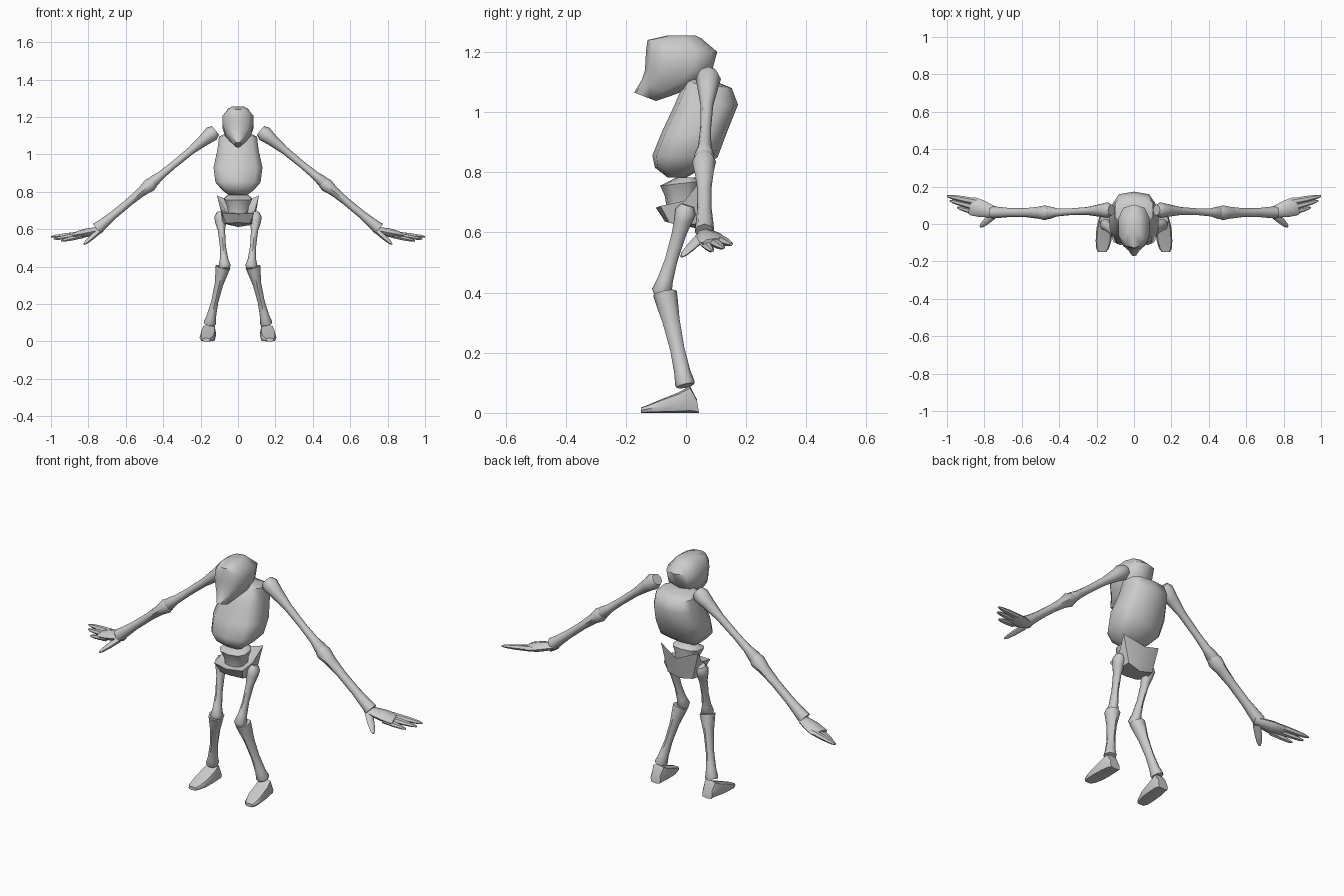
import bpy, bmesh, math
from mathutils import Vector

bone = bpy.data.materials.new("bone_grey")
bone.diffuse_color = (0.6, 0.6, 0.6, 1)


def finish(name, bm, mirror=False):
    bmesh.ops.recalc_face_normals(bm, faces=bm.faces)
    me = bpy.data.meshes.new(name)
    bm.to_mesh(me)
    bm.free()
    me.materials.append(bone)
    ob = bpy.data.objects.new(name, me)
    bpy.context.collection.objects.link(ob)
    if mirror:
        mod = ob.modifiers.new("other_side", 'MIRROR')
        mod.use_mirror_merge = False
    return ob


def loft(name, rings, mirror=False):
    """Skin a list of point rings and cap both ends."""
    bm = bmesh.new()
    loops = [[bm.verts.new(p) for p in ring] for ring in rings]
    n = len(loops[0])
    for a, b in zip(loops, loops[1:]):
        for i in range(n):
            j = (i + 1) % n
            bm.faces.new((a[i], a[j], b[j], b[i]))
    bm.faces.new(loops[0])
    bm.faces.new(loops[-1])
    return finish(name, bm, mirror)


def ring(c, u, v, n, power=1.0):
    """Superellipse ring around c, spanned by half axes u and v."""
    pts = []
    for i in range(n):
        a = 2 * math.pi * i / n
        cu, sv = math.cos(a), math.sin(a)
        pts.append(c + u * math.copysign(abs(cu) ** power, cu)
                   + v * math.copysign(abs(sv) ** power, sv))
    return pts


def body(name, sections, n=10, power=0.75, mirror=False):
    """Sections: (y, z) of one edge, (y, z) of the other, half width, x centre."""
    rings = []
    for (y0, z0), (y1, z1), w, x in sections:
        a, b = Vector((x, y0, z0)), Vector((x, y1, z1))
        rings.append(ring((a + b) / 2, (b - a) / 2, Vector((w, 0, 0)), n, power))
    return loft(name, rings, mirror)


def limb(name, start, end, ref, profile, n=8):
    """Profile: (t along the axis, half width along ref, half width across)."""
    s, e, r = Vector(start), Vector(end), Vector(ref)
    d = (e - s).normalized()
    u = (r - d * r.dot(d)).normalized()
    v = d.cross(u)
    rings = [ring(s.lerp(e, t), u * a, v * b, n) for t, a, b in profile]
    return loft(name, rings, True)


# Skull, from pointed jaw up to crown
body("skull", [
    ((-.173, 1.065), (-.10, 1.037), .018, 0),
    ((-.148, 1.105), (-.05, 1.054), .045, 0),
    ((-.136, 1.14), (.02, 1.08), .072, 0),
    ((-.135, 1.17), (.083, 1.125), .085, 0),
    ((-.132, 1.21), (.104, 1.20), .085, 0),
    ((-.128, 1.24), (.05, 1.246), .055, 0),
    ((-.06, 1.255), (.03, 1.255), .035, 0)])

# Rib cage
body("rib_cage", [
    ((-.06, .782), (.0, .782), .05, 0),
    ((-.103, .815), (.05, .81), .09, 0),
    ((-.112, .855), (.105, .85), .125, 0),
    ((-.082, .93), (.135, .93), .135, 0),
    ((-.04, 1.02), (.173, 1.025), .114, 0),
    ((-.005, 1.10), (.152, 1.08), .105, 0),
    ((.02, 1.11), (.11, 1.097), .08, 0)], power=0.65)

# Lower spine block
body("lower_spine", [
    ((-.065, .685), (.04, .69), .055, 0),
    ((-.07, .72), (.04, .725), .06, 0),
    ((-.086, .755), (.045, .77), .078, 0),
    ((-.03, .783), (.03, .783), .06, 0)])

# Pelvis: flared bowl with raised rear wings
def both(half):
    return half + [(-x, y, z) for x, y, z in reversed(half) if x > 0]

rim = both([(0, -.10, .682), (.085, -.085, .688), (.092, -.005, .705),
            (.112, .055, .78), (0, .085, .735)])
base = both([(0, -.07, .636), (.065, -.055, .632), (.085, -.01, .625),
             (.075, .05, .63), (0, .045, .612)])
well = both([(0, -.06, .685), (.05, -.05, .685), (.06, 0, .69),
             (.06, .04, .70), (0, .05, .70)])
loft("pelvis", [base, rim, well])

# Leg bones
limb("thigh_bone", (.097, .005, .69), (.07, -.085, .388), (1, 0, 0),
     [(0, .018, .022), (.07, .032, .035), (.17, .03, .03), (.32, .019, .024),
      (.6, .016, .021), (.82, .022, .026), (.95, .033, .034), (1, .024, .022)])
limb("shin_bone", (.08, -.07, .398), (.153, -.002, .09), (1, 0, 0),
     [(0, .04, .04), (.1, .034, .037), (.3, .023, .029), (.6, .019, .024),
      (.85, .025, .027), (.97, .033, .033), (1, .03, .03)])

# Feet, from heel to toes
body("foot", [
    ((.043, 0), (.036, .045), .03, .155),
    ((.018, 0), (.013, .09), .037, .155),
    ((-.025, 0), (-.025, .068), .042, .159),
    ((-.09, 0), (-.09, .042), .042, .163),
    ((-.13, 0), (-.13, .025), .034, .168),
    ((-.15, 0), (-.15, .018), .022, .17)], n=8, power=0.55, mirror=True)

# Arm bones
limb("upper_arm_bone", (.12, .075, 1.128), (.465, .06, .845), (0, 1, 0),
     [(0, .03, .03), (.06, .042, .042), (.18, .034, .032), (.38, .021, .021),
      (.65, .018, .019), (.85, .022, .022), (.96, .034, .03), (1, .03, .022)])
limb("forearm_bone", (.452, .06, .853), (.755, .062, .602), (0, 1, 0),
     [(0, .03, .03), (.07, .04, .037), (.2, .032, .026), (.42, .024, .021),
      (.7, .024, .022), (.9, .03, .028), (1, .032, .034)])

# Hands
limb("palm", (.725, .058, .598), (.875, .098, .568), (0, 1, 0),
     [(0, .02, .014), (.2, .032, .02), (.6, .046, .023), (.9, .05, .018), (1, .045, .013)])
digits = {
    "outer_finger": ((.84, .118, .575), (1.0, .15, .56), .019),
    "middle_finger": ((.84, .088, .57), (.985, .125, .548), .018),
    "inner_finger": ((.83, .06, .566), (.945, .088, .538), .017),
    "thumb": ((.75, .05, .585), (.822, -.015, .52), .022),
}
for name, (a, b, r) in digits.items():
    limb(name, a, b, (.5, 1, 0),
         [(0, r, .015), (.5, r * .85, .013), (.85, r * .6, .009), (1, r * .25, .004)], n=6)

# Smooth shading with sharp edges kept
for ob in bpy.context.collection.objects:
    ob.select_set(True)
    bpy.context.view_layer.objects.active = ob
bpy.ops.object.shade_smooth_by_angle(angle=math.radians(50))
